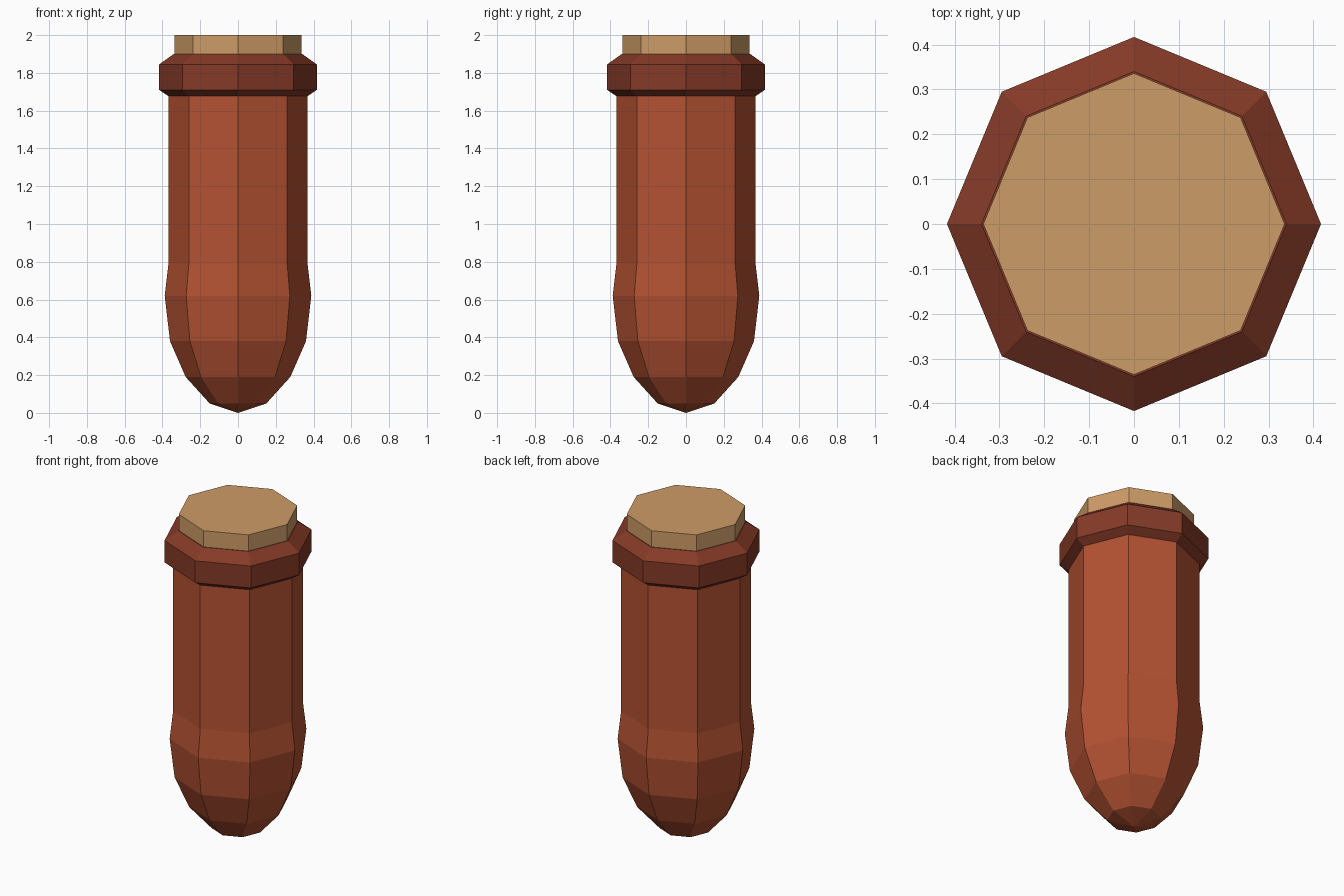
import bpy, bmesh, math

if "Cube" in bpy.data.objects:
    bpy.data.objects.remove(bpy.data.objects["Cube"])

SIDES = 8


def material(name, rgb):
    m = bpy.data.materials.new(name)
    lin = [((c / 255 + 0.055) / 1.055) ** 2.4 for c in rgb]
    m.diffuse_color = (*lin, 1)
    m.use_nodes = True
    m.node_tree.nodes["Principled BSDF"].inputs["Base Color"].default_value = m.diffuse_color
    return m


def lathe(name, profile, mat):
    """Revolve (radius, z) points into a flat-sided octagonal solid."""
    bm = bmesh.new()
    rings = []
    for r, z in profile:
        if r == 0:
            rings.append([bm.verts.new((0, 0, z))] * SIDES)
        else:
            rings.append([bm.verts.new((r * math.cos(i * math.tau / SIDES),
                                        r * math.sin(i * math.tau / SIDES), z))
                          for i in range(SIDES)])
    for low, high in zip(rings, rings[1:]):
        for i in range(SIDES):
            j = (i + 1) % SIDES
            loop = [low[i], low[j], high[j], high[i]]
            bm.faces.new(list(dict.fromkeys(loop)))
    for ring in (rings[0], rings[-1]):
        if ring[0] is not ring[1]:
            bm.faces.new(ring)
    bmesh.ops.recalc_face_normals(bm, faces=bm.faces)
    mesh = bpy.data.meshes.new(name)
    bm.to_mesh(mesh)
    bm.free()
    mesh.materials.append(mat)
    ob = bpy.data.objects.new(name, mesh)
    bpy.context.collection.objects.link(ob)
    return ob


body_red = material("terracotta", (180, 82, 50))
collar_red = material("dark terracotta", (133, 58, 39))
cork_tan = material("cork tan", (206, 156, 103))

# Rounded-bottom body
lathe("body", [(0, 0), (0.15, 0.05), (0.277, 0.19), (0.36, 0.38),
               (0.388, 0.62), (0.368, 0.79), (0.368, 1.70)], body_red)
# Bevelled rim collar
lathe("collar", [(0.366, 1.675), (0.417, 1.71), (0.417, 1.845),
                 (0.34, 1.90)], collar_red)
# Stopper
lathe("stopper", [(0.336, 1.80), (0.336, 2.0)], cork_tan)
